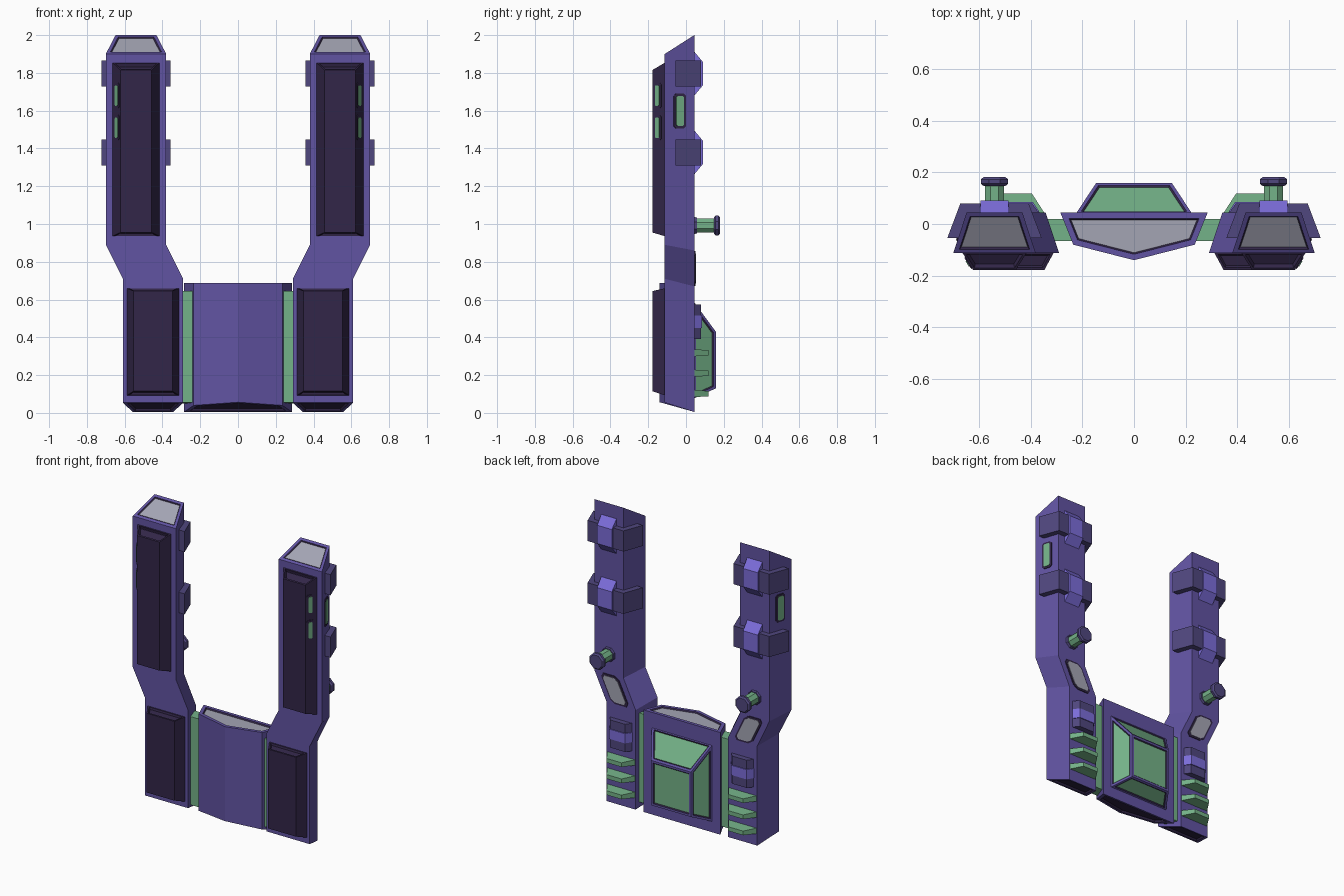
import bpy, bmesh, math
from mathutils import Vector

if "Cube" in bpy.data.objects:
    bpy.data.objects.remove(bpy.data.objects["Cube"])


def srgb(r, g, b):
    return tuple(((c / 255 + 0.055) / 1.055) ** 2.4 for c in (r, g, b)) + (1.0,)


def material(name, *rgb):
    m = bpy.data.materials.new(name)
    m.diffuse_color = srgb(*rgb)
    m.use_nodes = True
    m.node_tree.nodes["Principled BSDF"].inputs["Base Color"].default_value = m.diffuse_color
    return m


BODY = material("violet body", 97, 83, 162)
CLAMP = material("dull violet", 80, 71, 126)
LIGHT = material("bright violet", 124, 109, 218)
PANEL = material("dark plum", 50, 38, 72)
GREEN = material("soft green", 116, 178, 136)
GREY = material("pale grey", 164, 165, 180)


def loft(name, rings, mats, mirror=True, insets=()):
    """Skin closed rings and cap the ends. Each inset is
    (point near the face, frame width, recess, wall slot, pane slot)."""
    bm = bmesh.new()
    vs = [[bm.verts.new(p) for p in r] for r in rings]
    n = len(rings[0])
    for a, b in zip(vs, vs[1:]):
        for i in range(n):
            bm.faces.new((a[i], a[(i + 1) % n], b[(i + 1) % n], b[i]))
    bm.faces.new(vs[0])
    bm.faces.new(vs[-1])
    bmesh.ops.recalc_face_normals(bm, faces=bm.faces[:])
    picked = [(min(bm.faces, key=lambda f: (f.calc_center_median() - Vector(i[0])).length), i)
              for i in insets]
    for f, (_, frame, recess, wall, pane) in picked:
        bmesh.ops.inset_region(bm, faces=[f], thickness=frame, use_even_offset=True)
        res = bmesh.ops.inset_region(bm, faces=[f], thickness=0.006, depth=-recess,
                                     use_even_offset=True)
        for w in res["faces"]:
            w.material_index = wall
        f.material_index = pane
    me = bpy.data.meshes.new(name)
    bm.to_mesh(me)
    bm.free()
    for m in mats:
        me.materials.append(m)
    ob = bpy.data.objects.new(name, me)
    bpy.context.collection.objects.link(ob)
    if mirror:
        ob.modifiers.new("mirror", 'MIRROR').use_clip = False
    return ob


def rect(cx, hw, y, z0, z1):
    return [(cx - hw, y, z0), (cx + hw, y, z0), (cx + hw, y, z1), (cx - hw, y, z1)]


def frustum(name, mat, cx, a, b, mirror=True, **kw):
    """Tapered block along y; a and b are (half width, y, z0, z1)."""
    mats = mat if isinstance(mat, list) else [mat]
    return loft(name, [rect(cx, *a), rect(cx, *b)], mats, mirror, **kw)


def window(name, c, u, v, normal, hw, hh, pane):
    """Thin dark frame with cut corners and a coloured pane on it."""
    c, u, v, normal = Vector(c), Vector(u).normalized(), Vector(v), Vector(normal).normalized()
    for part, mat, d, t in (("frame", PANEL, 0.0, 0.005), ("pane", pane, 0.012, 0.008)):
        w, h = hw - d, hh - d
        k = min(w, h) * 0.35
        pts = [(w - k, -h), (w, k - h), (w, h - k), (w - k, h),
               (k - w, h), (-w, h - k), (-w, k - h), (k - w, -h)]
        ring = [c + u * p + v * q for p, q in pts]
        loft(name + "_" + part, [[p - normal * 0.002 for p in ring],
                                 [p + normal * t for p in ring]], [mat])


# Cranked arms with a grey tip and dark foot recess
def arm_ring(cx, zf, zb):
    return [(cx - 0.16, -0.113, zf), (cx + 0.16, -0.113, zf),
            (cx + 0.108, 0.044, zb), (cx - 0.108, 0.044, zb)]


loft("arm", [arm_ring(0.45, 0.055, 0.005), arm_ring(0.45, 0.71, 0.67),
             arm_ring(0.54, 0.89, 0.86), arm_ring(0.54, 1.90, 2.0)],
     [BODY, PANEL, GREY],
     insets=[((0.54, -0.03, 1.95), 0.018, 0.006, 1, 2),
             ((0.45, -0.03, 0.03), 0.018, 0.012, 1, 1)])

# Dark front panels with hollowed ends
frustum("upper_front_panel", PANEL, 0.54, (0.125, -0.11, 0.935, 1.855),
        (0.083, -0.178, 0.955, 1.815),
        insets=[((0.54, -0.145, 1.835), 0.009, 0.02, 0, 0),
                ((0.54, -0.145, 0.945), 0.009, 0.012, 0, 0)])
frustum("lower_front_panel", PANEL, 0.45, (0.14, -0.11, 0.092, 0.66),
        (0.103, -0.178, 0.115, 0.645),
        insets=[((0.45, -0.145, 0.652), 0.009, 0.012, 0, 0),
                ((0.45, -0.145, 0.104), 0.009, 0.012, 0, 0)])

# Windows: front panel sides, outer arm sides, back of the bend
for z in (1.51, 1.68):
    window("panel_window", (0.639, -0.150, z), (-0.042, -0.068, 0), (0, 0, 1),
           (0.068, -0.042, 0), 0.025, 0.066, GREEN)
window("side_window", (0.674, -0.033, 1.598), (-0.052, 0.157, 0), (0, 0, 1),
       (0.157, 0.052, 0), 0.034, 0.092, GREEN)
window("bend_window", (0.495, 0.044, 0.765), (1, 0, 0), (0.474, 0, 1),
       (0, 1, 0), 0.066, 0.092, GREY)

# Clamps round the upper arm, each with a bright wedge
for z in (1.38, 1.797):
    frustum("clamp", CLAMP, 0.54, (0.183, -0.055, z - 0.07, z + 0.068),
            (0.132, 0.08, z - 0.07, z + 0.068))
    frustum("clamp_wedge", LIGHT, 0.54, (0.057, 0.03, z - 0.134, z + 0.132),
            (0.054, 0.09, z - 0.062, z + 0.06))


# Octagonal knobs
def octagon(r, y):
    a = [math.pi / 8 + i * math.pi / 4 for i in range(8)]
    return [(0.54 + r * math.cos(t), y, 0.992 + r * math.sin(t)) for t in a]


loft("knob_base", [octagon(0.05, 0.04), octagon(0.045, 0.058)], [CLAMP])
loft("knob_stem", [octagon(0.04, 0.04), octagon(0.04, 0.155)], [GREEN])
loft("knob_cap", [octagon(0.047, 0.148), octagon(0.057, 0.156),
                  octagon(0.057, 0.172), octagon(0.047, 0.181)], [CLAMP])

# Back bracket and ribs on the lower arm
frustum("bracket", CLAMP, 0.45, (0.085, 0.04, 0.39, 0.575), (0.055, 0.08, 0.39, 0.575))
frustum("bracket_band", LIGHT, 0.45, (0.088, 0.04, 0.45, 0.515), (0.058, 0.086, 0.45, 0.515))
for z in (0.102, 0.21, 0.318):
    frustum("rib", GREEN, 0.45, (0.105, 0.04, z - 0.019, z + 0.019),
            (0.055, 0.118, z - 0.014, z + 0.014))

# Green connectors between the arms and the centre
frustum("connector", GREEN, 0.275, (0.06, -0.065, 0.055, 0.645), (0.06, 0.02, 0.05, 0.645))

# Centre block with a keel front and slanted underside
outline = [(0.285, 0.044), (-0.285, 0.044), (-0.235, -0.08), (0, -0.14), (0.235, -0.08)]
loft("centre_block", [[(x, y, 0.005 + (0.044 - y) * 0.28) for x, y in outline],
                      [(x, y, 0.688) for x, y in outline]],
     [BODY, PANEL, GREY], mirror=False,
     insets=[((0, -0.04, 0.688), 0.022, 0.008, 1, 2),
             ((0, -0.04, 0.03), 0.022, 0.012, 1, 1)])

# Faceted canopy on the back with five green panes
frustum("canopy", [BODY, PANEL, GREEN], 0, (0.225, 0.04, 0.075, 0.59),
        (0.147, 0.158, 0.13, 0.43), mirror=False,
        insets=[(p, 0.014, 0.006, 1, 2) for p in
                ((0, 0.158, 0.28), (0, 0.1, 0.51), (0, 0.1, 0.10),
                 (0.186, 0.1, 0.306), (-0.186, 0.1, 0.306))])
